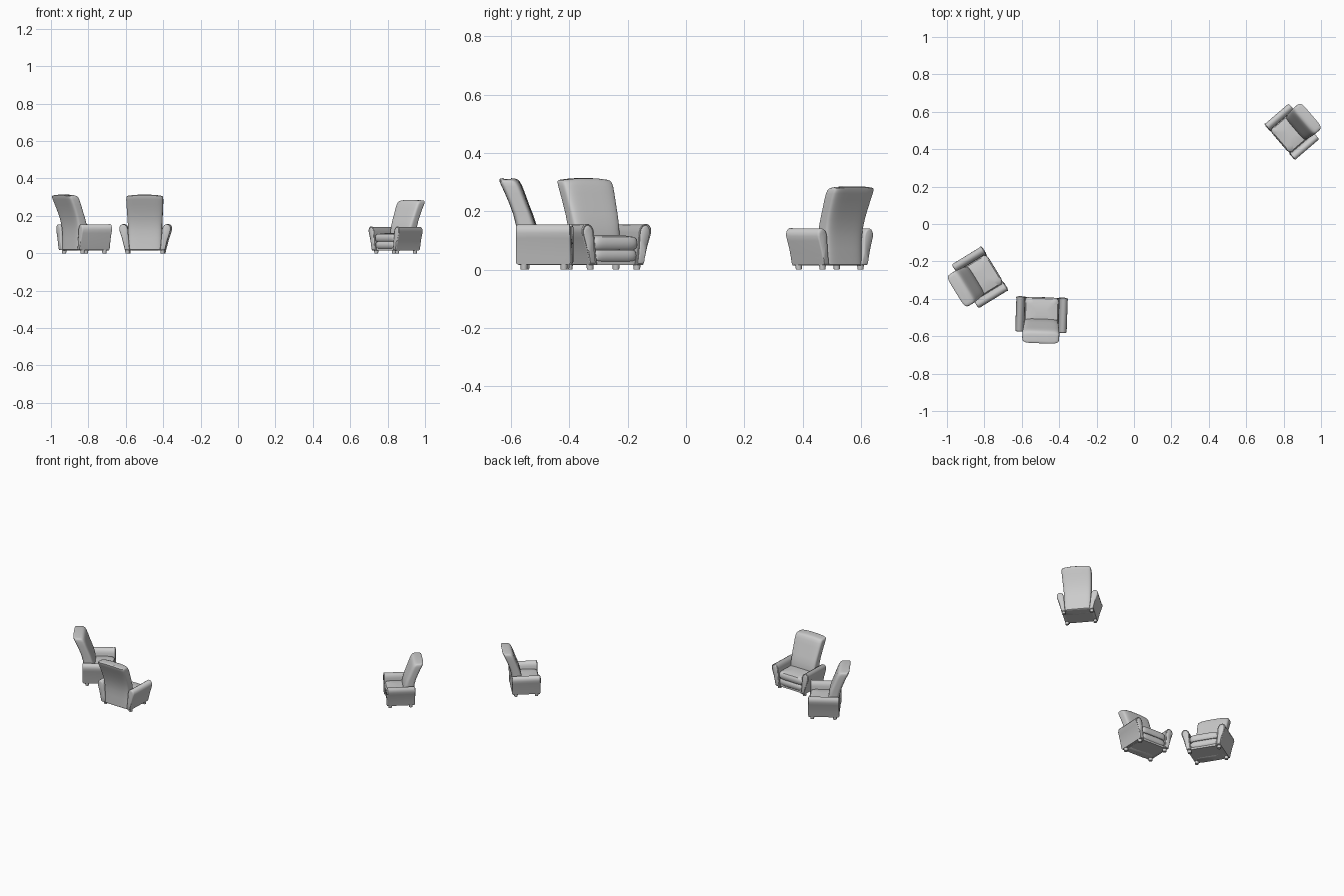
import bpy, bmesh, math
from mathutils import Matrix

if "Cube" in bpy.data.objects:
    bpy.data.objects.remove(bpy.data.objects["Cube"])


def skin(name, rings, matrix, angle=40):
    """Bridge equal-length rings into a closed, smooth-shaded solid."""
    bm = bmesh.new()
    loops = [[bm.verts.new(p) for p in ring] for ring in rings]
    n = len(loops[0])
    for a, b in zip(loops, loops[1:]):
        for i in range(n):
            j = (i + 1) % n
            bm.faces.new((a[i], a[j], b[j], b[i]))
    bm.faces.new(loops[0])
    bm.faces.new(loops[-1])
    bmesh.ops.recalc_face_normals(bm, faces=bm.faces)
    mesh = bpy.data.meshes.new(name)
    bm.to_mesh(mesh)
    bm.free()
    obj = bpy.data.objects.new(name, mesh)
    bpy.context.collection.objects.link(obj)
    obj.matrix_world = matrix
    bpy.ops.object.select_all(action='DESELECT')
    obj.select_set(True)
    bpy.context.view_layer.objects.active = obj
    bpy.ops.object.shade_smooth_by_angle(angle=math.radians(angle))


def slab(z, y0, y1, half, crown=0.0, power=5, n=48):
    """Rounded-rectangle slice; crown lifts its middle across the width."""
    ring = []
    for i in range(n):
        t = 2 * math.pi * (i + 0.5) / n
        c, s = math.cos(t), math.sin(t)
        u = math.copysign(abs(c) ** (2 / power), c)
        v = math.copysign(abs(s) ** (2 / power), s)
        ring.append((half * u, (y0 + y1) / 2 + (y1 - y0) / 2 * v,
                     z + crown * (1 - u * u)))
    return ring


def cushion(name, z0, z1, y0, y1, half, dome, matrix):
    h, r = z1 - z0, 0.008
    rows = [(z0, r), (z0 + .15 * h, .002), (z0 + .5 * h, 0),
            (z0 + .82 * h, .002), (z1, r), (z1 + dome * .6, .03), (z1 + dome, .06)]
    skin(name, [slab(z, y0 + d, y1 - d, half - d, power=7) for z, d in rows], matrix)


# Arm cross-section (x, z): leaning outward, fat rounded top
ARM = [(.080, .017), (.107, .017), (.114, .045), (.123, .080), (.132, .108),
       (.1375, .126), (.137, .139), (.132, .149), (.123, .155), (.113, .155),
       (.103, .150), (.096, .141), (.092, .128), (.090, .105), (.086, .060)]
# Arm depth stations (y, inset): rounded rear, piping and raised front panel
ARM_RUN = [(-.079, .008), (-.077, .003), (-.072, 0), (.098, 0), (.101, -.0015),
           (.105, -.0015), (.107, .001), (.106, .004), (.108, .006), (.110, .010)]


def arm_ring(side, y, inset):
    cx, cz = .110, .088
    kx, kz = 1 - inset / .024, 1 - inset / .070
    return [(side * (cx + (x - cx) * kx), y, max(.016, cz + (z - cz) * kz))
            for x, z in ARM]


# Backrest slices: z, rear y, front y, half width, crown
BACK = [(.016, -.072, -.010, .086, 0), (.020, -.077, -.006, .090, 0),
        (.080, -.076, -.006, .090, 0), (.120, -.077, -.008, .091, 0),
        (.155, -.082, -.014, .092, 0), (.190, -.091, -.026, .094, 0),
        (.225, -.104, -.040, .096, .001), (.260, -.119, -.053, .098, .002),
        (.285, -.131, -.063, .099, .003), (.298, -.137, -.071, .098, .005),
        (.304, -.138, -.078, .096, .006), (.307, -.135, -.087, .091, .006),
        (.309, -.126, -.098, .080, .005)]


def armchair(label, x, y, degrees, scale):
    m = (Matrix.Translation((x, y, 0)) @ Matrix.Rotation(math.radians(degrees), 4, 'Z')
         @ Matrix.Scale(scale, 4))
    # Backrest
    skin(label + "_backrest", [slab(*row) for row in BACK], m, 50)
    # Base and two stacked cushions
    skin(label + "_base", [slab(z, -.07, .098, .09, power=12) for z in (.016, .034)], m)
    cushion(label + "_lower_cushion", .028, .068, -.06, .106, .092, 0, m)
    cushion(label + "_seat_cushion", .069, .112, -.05, .109, .093, .007, m)
    for side, word in ((-1, "left"), (1, "right")):
        # Arms
        skin(f"{label}_{word}_arm", [arm_ring(side, *s) for s in ARM_RUN], m, 45)
        # Feet
        for fy, end in ((-.052, "rear"), (.085, "front")):
            skin(f"{label}_{word}_{end}_foot",
                 [[(side * .094 + r * math.cos(a * math.pi / 8),
                    fy + r * math.sin(a * math.pi / 8), z) for a in range(16)]
                  for z, r in ((0, .011), (.019, .013))], m)


# Three armchairs, the far one slightly smaller
armchair("left_chair", -.836, -.293, -58.5, 1)
armchair("near_chair", -.495, -.500, -2, 1)
armchair("far_chair", .854, .502, 130.6, .912)
